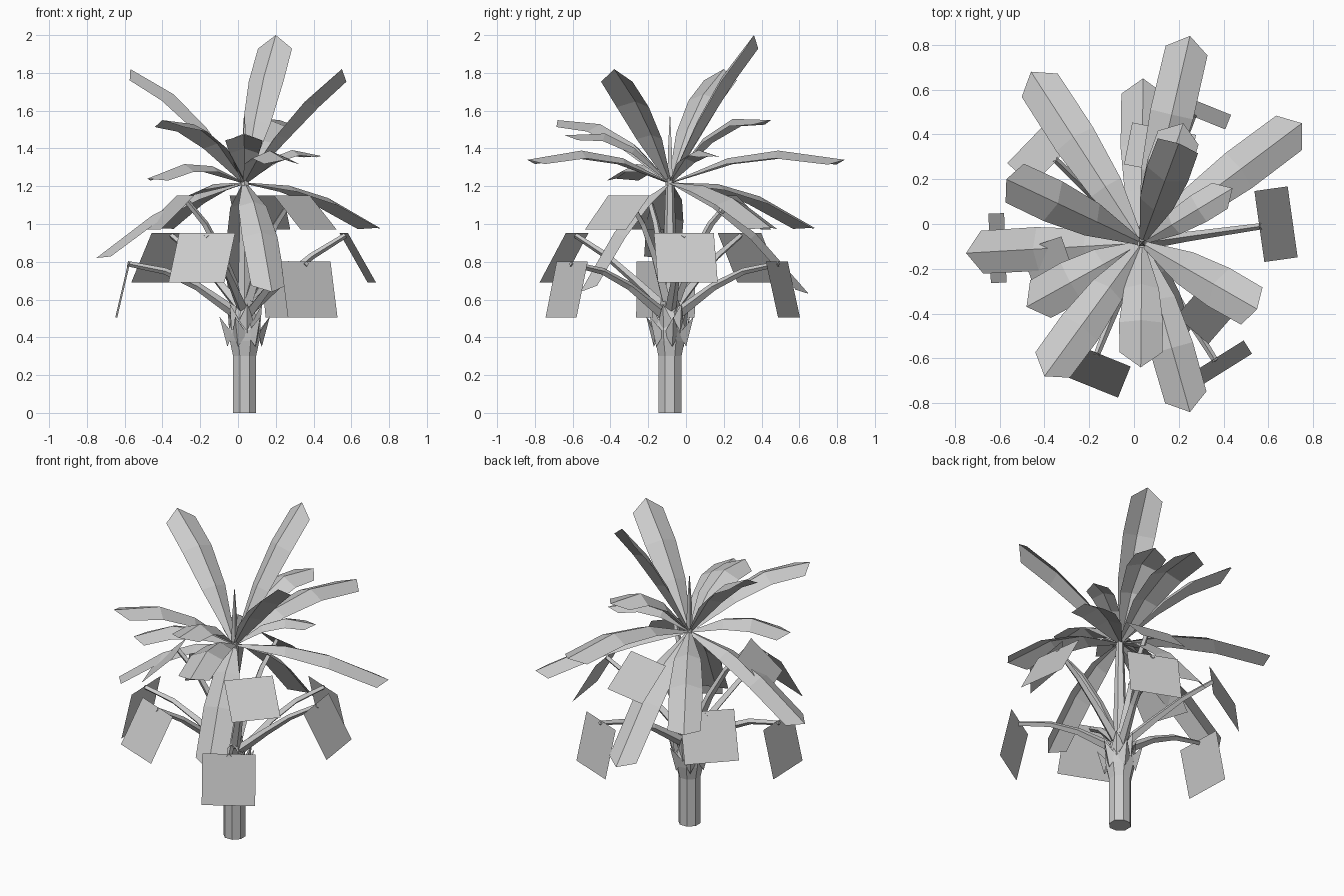
import bpy, bmesh, math
from mathutils import Vector

if "Cube" in bpy.data.objects:
    bpy.data.objects.remove(bpy.data.objects["Cube"])

CX, CY = 0.035, -0.085   # trunk axis


def obj(name, verts, faces):
    me = bpy.data.meshes.new(name)
    me.from_pydata([tuple(v) for v in verts], [], faces)
    bm = bmesh.new()
    bm.from_mesh(me)
    bmesh.ops.recalc_face_normals(bm, faces=bm.faces)
    bm.to_mesh(me)
    bm.free()
    o = bpy.data.objects.new(name, me)
    bpy.context.collection.objects.link(o)
    return o


def polar(deg, r, z):
    a = math.radians(deg)
    return Vector((CX + r * math.cos(a), CY + r * math.sin(a), z))


def lathe(name, profile, sides):
    verts = [polar(360 * (i + 0.5) / sides, r, z) for r, z in profile for i in range(sides)]
    faces = [(k * sides + i, k * sides + (i + 1) % sides,
              (k + 1) * sides + (i + 1) % sides, (k + 1) * sides + i)
             for k in range(len(profile) - 1) for i in range(sides)]
    faces += [tuple(range(sides)), tuple(range(len(verts) - sides, len(verts)))]
    return obj(name, verts, faces)


def tube(name, deg, pts, radii):
    # square stem running outward in one vertical plane
    a = math.radians(deg)
    side = Vector((-math.sin(a), math.cos(a), 0))
    ps = [polar(deg, r, z) for r, z in pts]
    verts = []
    for i, p in enumerate(ps):
        d = (ps[min(i + 1, len(ps) - 1)] - ps[max(i - 1, 0)]).normalized()
        n = side.cross(d)
        verts += [p + side * radii[i], p + n * radii[i], p - side * radii[i], p - n * radii[i]]
    faces = [(k * 4 + i, k * 4 + (i + 1) % 4, k * 4 + 4 + (i + 1) % 4, k * 4 + 4 + i)
             for k in range(len(ps) - 1) for i in range(4)]
    faces += [(0, 1, 2, 3), tuple(range(len(verts) - 4, len(verts)))]
    return obj(name, verts, faces)


def frond(name, tip, bow, width=0.2, z0=1.22):
    # folded leaf with a raised midrib and blunt pointed end
    base = Vector((CX, CY, z0))
    tip = Vector(tip)
    flat = Vector((tip.x - CX, tip.y - CY, 0)).normalized()
    side = Vector((-flat.y, flat.x, 0))

    def path(u):
        p = base.lerp(tip, u)
        p.z += bow * 4 * u * (1 - u)
        return p

    verts = []
    for u, w in ((0, 0.12), (0.33, 0.78), (0.62, 0.98), (1.0, 0.96)):
        d = (path(min(u + 0.15, 1)) - path(max(u - 0.15, 0))).normalized()
        up = d.cross(side)
        p, h = path(u), width * w / 2
        back = d * 0.06 if u == 1 else Vector()
        drop = up * h * 0.42
        verts += [p - side * h - drop - back, p, p + side * h - drop - back]
    faces = []
    for k in range(3):
        for j in (0, 1):
            a = k * 3 + j
            faces.append((a, a + 1, a + 4, a + 3))
    return obj(name, verts, faces)


# trunk with flared top, and the central shoot
lathe("trunk", [(0.066, 0), (0.066, 0.3), (0.084, 0.38), (0.092, 0.44), (0.055, 0.54)], 8)
lathe("inner_stalk", [(0.06, 0.5), (0.04, 0.65), (0.03, 1.0), (0.022, 1.24)], 6)
lathe("central_shoot", [(0.02, 1.2), (0.014, 1.4), (0.002, 1.57)], 4)

# pointed sheaths round the top of the trunk
for layer, (zb, zt, rb, rt) in enumerate([(0.38, 0.51, 0.08, 0.135), (0.45, 0.58, 0.075, 0.1)]):
    for i in range(6):
        a = 8 + 60 * i + 30 * layer
        v = [polar(a - 30, rb, zb + 0.04), polar(a, rb + 0.012, zb - 0.03),
             polar(a + 30, rb, zb + 0.04), polar(a, rt, zt)]
        obj("trunk_sheath", v, [(0, 1, 3), (1, 2, 3), (2, 0, 3)])

# stalks carrying hanging square leaves: angles, stem path, leaf lower edge, width
tiers = [
    ((68, 182, 302), [(0.05, 0.53), (0.25, 0.67), (0.42, 0.75), (0.62, 0.79)], (0.68, 0.505), 0.31),
    ((8, 136, 248), [(0.04, 0.56), (0.2, 0.7), (0.36, 0.83), (0.54, 0.94)], (0.68, 0.69), 0.32),
    ((79, 199, 319), [(0.03, 0.6), (0.12, 0.82), (0.22, 1.0), (0.34, 1.14)], (0.52, 0.97), 0.29),
]
for angles, pts, low, width in tiers:
    for deg in angles:
        tube("leaf_stalk", deg, pts, [0.03, 0.022, 0.018, 0.014])
        a = math.radians(deg)
        s = Vector((-math.sin(a), math.cos(a), 0)) * width / 2
        top = polar(deg, pts[-1][0] - 0.01, pts[-1][1] + 0.012)
        bot = polar(deg, *low)
        obj("hanging_leaf", [top - s, top + s, bot + s, bot - s], [(0, 1, 2, 3)])

# crown fronds: tip position and arch height
fronds = [
    ((0.20, 0.36, 2.00), 0.08), ((-0.57, 0.20, 1.82), 0.10), ((0.55, -0.38, 1.82), 0.06),
    ((-0.40, -0.68, 1.55), 0.11), ((0.03, -0.64, 1.47), 0.11), ((0.22, 0.45, 1.55), 0.14),
    ((0.25, 0.84, 1.34), 0.10), ((0.25, -0.84, 1.34), 0.10), ((-0.48, -0.37, 1.24), 0.09),
    ((0.44, 0.16, 1.36), 0.09),
    ((0.75, 0.45, 0.98), 0.07), ((-0.46, 0.68, 0.98), 0.08), ((-0.75, -0.13, 0.82), 0.08),
    ((0.04, 0.65, 0.63), 0.10), ((0.18, -0.56, 0.64), 0.10),
]
for tip, bow in fronds:
    frond("crown_frond", tip, bow, 0.14 if tip[0] == 0.44 else 0.2)
